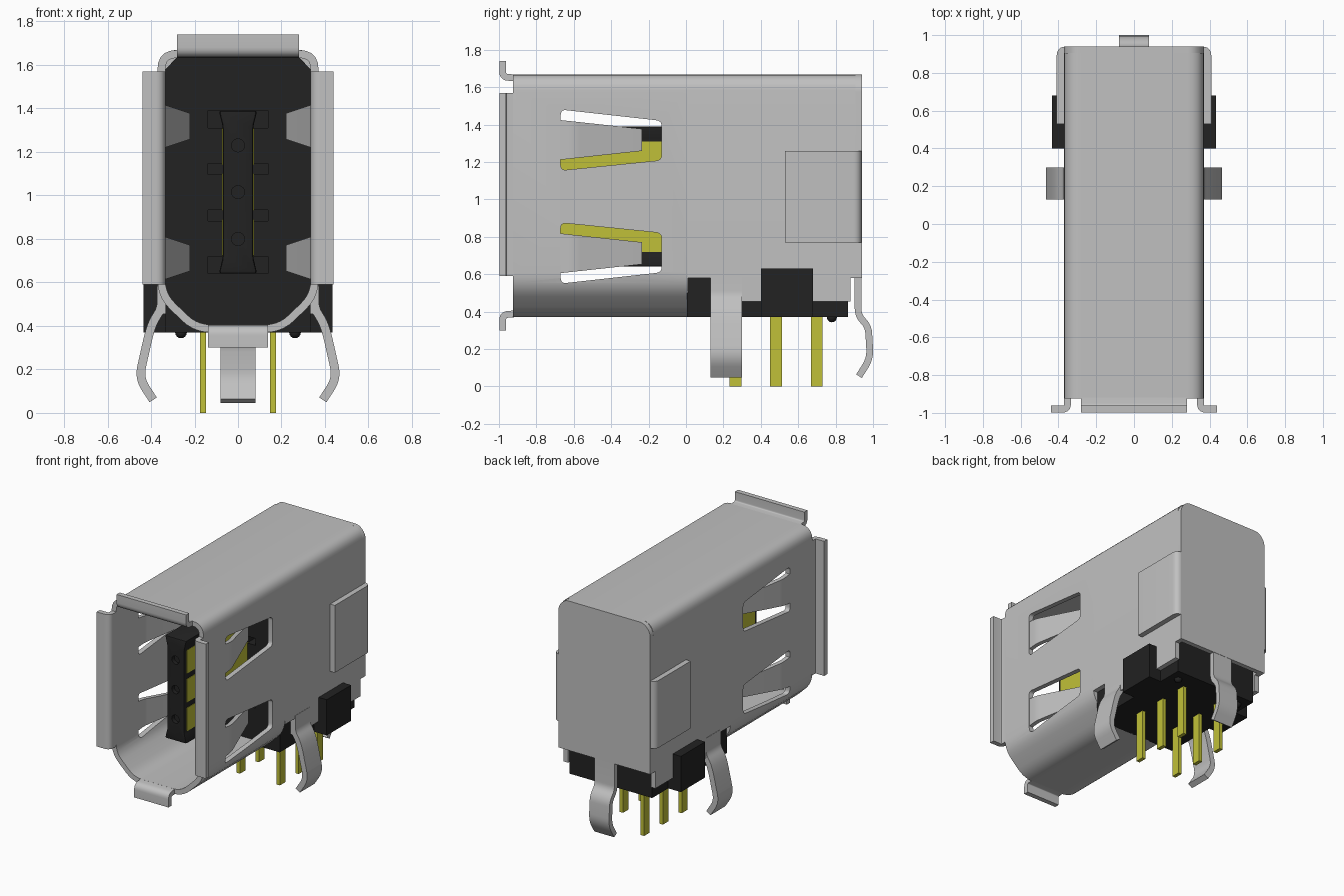
import bpy, bmesh, math
from mathutils import Vector

if "Cube" in bpy.data.objects:
    bpy.data.objects.remove(bpy.data.objects["Cube"])


def material(name, r, g, b):
    m = bpy.data.materials.new(name)
    m.use_nodes = True
    m.diffuse_color = (r, g, b, 1)
    m.node_tree.nodes["Principled BSDF"].inputs["Base Color"].default_value = (r, g, b, 1)
    return m


STEEL = material("steel grey", 0.53, 0.53, 0.53)
PLASTIC = material("black plastic", 0.016, 0.016, 0.016)
GOLD = material("contact yellow", 0.53, 0.53, 0.04)

# How (u, v) profile and w extrusion map to space, by extrusion axis
PLACE = {"X": lambda u, v, w: (w, u, v),
         "Y": lambda u, v, w: (u, w, v),
         "Z": lambda u, v, w: (u, v, w)}


def fillet(points, r, closed=False, steps=5):
    """Round the corners of a 2D path."""
    pts = [Vector(p) for p in points]
    n, out = len(pts), []
    for i, p in enumerate(pts):
        if not closed and i in (0, n - 1):
            out.append(p)
            continue
        a, b = pts[i - 1] - p, pts[(i + 1) % n] - p
        d = min(r, a.length * 0.45, b.length * 0.45)
        s, e = p + a.normalized() * d, p + b.normalized() * d
        for k in range(steps + 1):
            t = k / steps
            out.append(s * (1 - t) ** 2 + p * 2 * t * (1 - t) + e * t * t)
    return out


def finish(name, bm, mat):
    bmesh.ops.recalc_face_normals(bm, faces=bm.faces[:])
    me = bpy.data.meshes.new(name)
    bm.to_mesh(me)
    bm.free()
    me.materials.append(mat)
    ob = bpy.data.objects.new(name, me)
    bpy.context.collection.objects.link(ob)
    return ob


def prism(name, poly, axis, a, b, mat, bevel=0):
    """Extrude a closed polygon from a to b."""
    bm = bmesh.new()
    f = bm.faces.new([bm.verts.new(PLACE[axis](p[0], p[1], a)) for p in poly])
    ext = bmesh.ops.extrude_face_region(bm, geom=[f])
    move = Vector(PLACE[axis](0, 0, b - a))
    for v in ext["geom"]:
        if isinstance(v, bmesh.types.BMVert):
            v.co += move
    if bevel:
        bmesh.ops.bevel(bm, geom=bm.edges[:], offset=bevel, segments=2, affect="EDGES", profile=0.5)
    return finish(name, bm, mat)


def box(name, x, y, z, mat, bevel=0):
    poly = [(x[0], y[0]), (x[1], y[0]), (x[1], y[1]), (x[0], y[1])]
    return prism(name, poly, "Z", z[0], z[1], mat, bevel)


def strip(name, path, axis, a, b, thick=0.036, closed=False, tweak=None):
    """Sheet metal: thicken a 2D path and extrude it from a to b."""
    pts = [Vector(p) for p in path]
    n = len(pts)
    bm, rings = bmesh.new(), []
    for i, p in enumerate(pts):
        d0 = p - pts[i - 1] if closed or i else pts[1] - p
        d1 = pts[(i + 1) % n] - p if closed or i < n - 1 else d0
        t = (d0.normalized() + d1.normalized()).normalized()
        off = Vector((-t.y, t.x)) * thick / 2 / max(0.5, t.dot(d1.normalized()))
        corners = [(p + off, a), (p + off, b), (p - off, b), (p - off, a)]
        rings.append([bm.verts.new(PLACE[axis](q.x, q.y, w)) for q, w in corners])
    for i in range(n if closed else n - 1):
        r, s = rings[i], rings[(i + 1) % n]
        for k in range(4):
            j = (k + 1) % 4
            bm.faces.new((r[k], r[j], s[j], s[k]))
    if not closed:
        bm.faces.new(rings[0])
        bm.faces.new(rings[-1])
    if tweak:
        for v in bm.verts:
            tweak(v.co)
    return finish(name, bm, STEEL)


def cut(ob, cutters):
    for c in cutters:
        c.hide_render = True
        m = ob.modifiers.new("cut", "BOOLEAN")
        m.operation, m.solver, m.object = "DIFFERENCE", "EXACT", c
    bpy.context.view_layer.update()
    me = bpy.data.meshes.new_from_object(ob.evaluated_get(bpy.context.evaluated_depsgraph_get()))
    ob.modifiers.clear()
    ob.data = me
    for c in cutters:
        bpy.data.objects.remove(c)


def mirror(path, s):
    return [(s * p[0], p[1]) for p in path]


MID = 1.015          # height of the contact tongue's centre
W, TOP = 0.352, 1.65  # shell centre line

# Front shell: closed tube with chamfered bottom corners
outline = [(W, 0.54), (W, TOP), (-W, TOP), (-W, 0.54), (-0.195, 0.388), (0.195, 0.388)]
shell_front = strip("shell_front", fillet(outline, 0.07, True), "Y", -0.925, 0.01, closed=True)
hole = [(-0.67, 0.14), (-0.67, 0.465), (-0.13, 0.405), (-0.13, 0.195)]
cut(shell_front, [prism("slot_cutter", fillet([(y, MID + s * z) for y, z in hole], 0.03, True),
                        "X", -0.6, 0.6, STEEL) for s in (1, -1)])

# Rear shell: hood, back wall and lower skirts
hood = [(W, 0.58), (W, TOP), (-W, TOP), (-W, 0.58)]
strip("shell_rear", fillet(hood, 0.07), "Y", 0.01, 0.905)
wall = [(-0.37, 0.58), (-0.37, 1.61), (-0.32, 1.668), (0.32, 1.668), (0.37, 1.61), (0.37, 0.58)]
prism("shell_back", wall[:1] + fillet(wall, 0.04)[1:-1] + wall[-1:], "Y", 0.905, 0.94, STEEL)

# Sheet-metal details on both sides
for s, side in ((1, "left"), (-1, "right")):
    box("skirt_" + side, sorted((s * 0.334, s * 0.37)), (0.13, 0.88), (0.455, 0.58), STEEL)

    flange = [(W, -0.92), (W, -0.98), (0.44, -0.98)]
    strip("flange_" + side, fillet(mirror(flange, s), 0.06), "Z", 0.59, 1.57)

    flap = [(0.39, 0.53), (0.39, 0.92), (0.33, 0.92)]
    strip("rear_flap_" + side, fillet(mirror(flap, s), 0.04), "Z", 0.77, 1.26, 0.038)

    leg = [(W, 0.60), (W, 0.48), (0.39, 0.42), (0.41, 0.36), (0.455, 0.16), (0.39, 0.06)]
    strip("side_leg_" + side, fillet(mirror(leg, s), 0.06), "Y", 0.13, 0.30, 0.04)

    # Spring fingers bent inward inside the slots
    for t, level in ((1, "upper"), (-1, "lower")):
        zc = MID + t * 0.303

        def taper(co, zc=zc):
            k = 1 - 0.44 * (co.y + 0.67) / 0.43
            co.z = zc + (co.z - zc) * k

        finger = [(W, -0.67), (W, -0.60), (0.235, -0.24)]
        strip("finger_%s_%s" % (level, side), fillet(mirror(finger, s), 0.05), "Z",
              zc - 0.106, zc + 0.106, 0.03, tweak=taper)

    # Plastic side tab and locating nub
    box("side_tab_" + side, sorted((s * 0.30, s * 0.435)), (0.40, 0.68), (0.37, 0.63), PLASTIC)
    bm = bmesh.new()
    bmesh.ops.create_uvsphere(bm, u_segments=16, v_segments=8, radius=0.027)
    bmesh.ops.translate(bm, verts=bm.verts[:], vec=(s * 0.262, 0.78, 0.37))
    finish("nub_" + side, bm, PLASTIC)

    # Solder pins and contact pads
    for i in range(3):
        y, z = 0.265 + 0.217 * i, MID + 0.21 * (i - 1)
        box("pin_%s_%d" % (side, i), sorted((s * 0.147, s * 0.174)), (y - 0.032, y + 0.032),
            (0, 0.40), GOLD)
        box("contact_%s_%d" % (side, i), sorted((s * 0.04, s * 0.073)), (-0.69, 0.02),
            (z - 0.085, z + 0.085), GOLD)

# Top and bottom lips, rear leg
lip_top = [(-0.92, TOP), (-0.98, TOP + 0.005), (-0.98, 1.74)]
strip("lip_top", fillet(lip_top, 0.05), "X", -0.28, 0.28)
lip_bottom = [(-0.92, 0.388), (-0.98, 0.383), (-0.98, 0.30)]
strip("lip_bottom", fillet(lip_bottom, 0.05), "X", -0.138, 0.138)
rear_leg = [(0.92, 0.60), (0.92, 0.38), (0.975, 0.32), (0.985, 0.15), (0.925, 0.055)]
strip("rear_leg", fillet(rear_leg, 0.05), "X", -0.08, 0.08)

# Plastic body with shallow contact slots around the tongue
body = [(-0.333, 0.37), (0.333, 0.37), (0.333, 1.58), (0.285, 1.631), (-0.285, 1.631), (-0.333, 1.58)]
housing = prism("housing", body, "Y", 0.005, 0.865, PLASTIC)
cut(housing, [box("recess_cutter", (-0.138, 0.138), (-0.1, 0.1), (MID + z - h, MID + z + h), PLASTIC)
              for z, h in ((0.335, 0.04), (0.107, 0.025), (-0.107, 0.025), (-0.335, 0.04))])

# Contact tongue with flared ends and three shallow holes
half = [(0.07, -0.30), (0.07, 0.30), (0.088, 0.375)]
right = [(0.088, -0.375)] + half
tongue_outline = [(x, MID + z) for x, z in right] + [(-x, MID + z) for x, z in reversed(right)]
tongue = prism("tongue", tongue_outline, "Y", -0.72, 0.15, PLASTIC, bevel=0.012)
circle = [(0.03 * math.cos(a * math.pi / 8), 0.03 * math.sin(a * math.pi / 8)) for a in range(16)]
cut(tongue, [prism("hole_cutter", [(x, MID + dz + z) for x, z in circle], "Y", -0.8, -0.69, PLASTIC)
             for dz in (-0.215, 0, 0.215)])

# Smooth rounded bends, keep sharp edges
for ob in bpy.context.scene.objects:
    ob.select_set(ob.type == "MESH")
bpy.context.view_layer.objects.active = tongue
bpy.ops.object.shade_smooth_by_angle(angle=math.radians(32))
